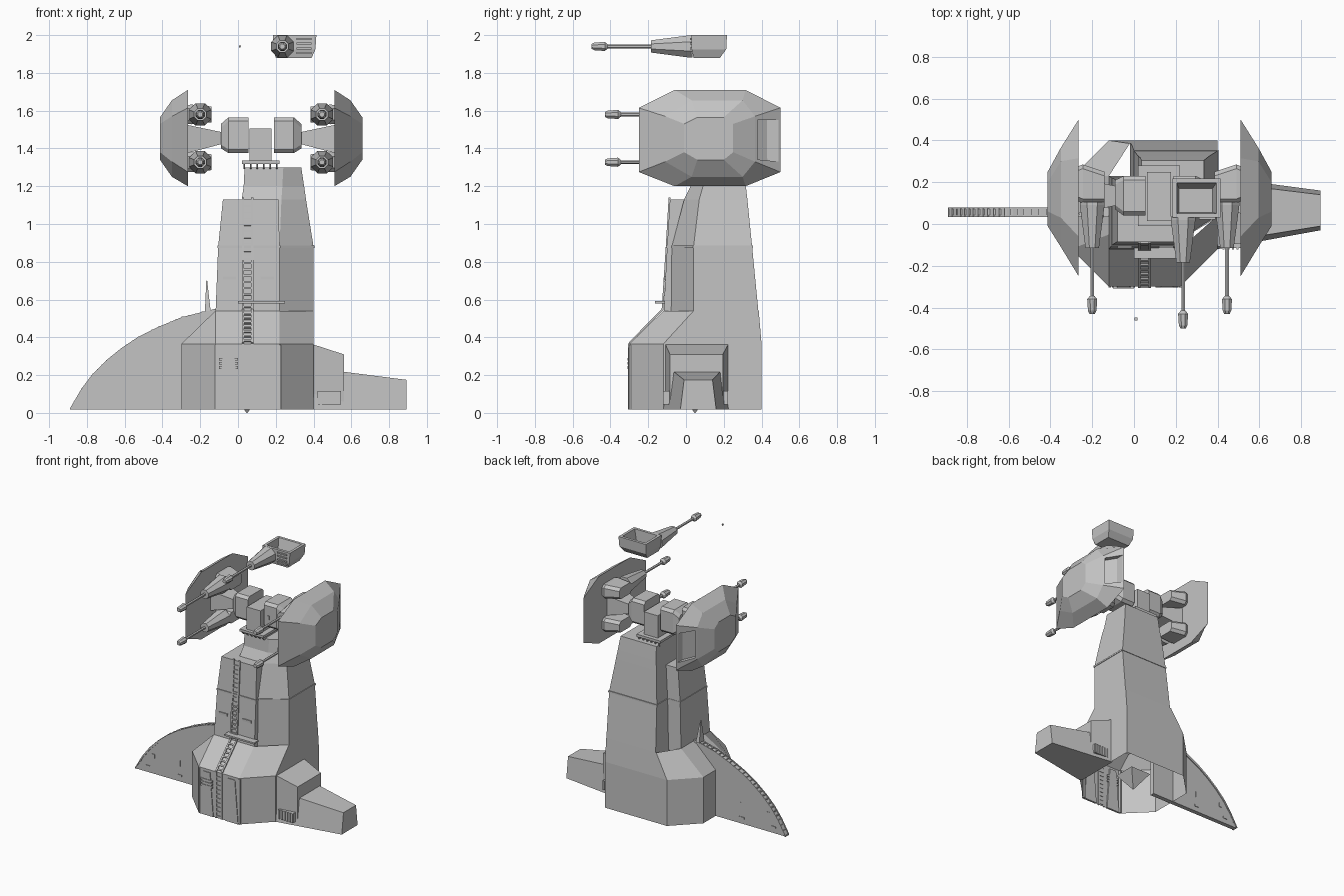
import bpy, bmesh, math
from mathutils import Vector

if "Cube" in bpy.data.objects:
    bpy.data.objects.remove(bpy.data.objects["Cube"])

grey = bpy.data.materials.new("plain grey")
grey.diffuse_color = (0.55, 0.55, 0.55, 1)
grey.use_nodes = True
grey.node_tree.nodes["Principled BSDF"].inputs["Base Color"].default_value = grey.diffuse_color
CX = 0.1225  # symmetry plane of the gun head
G = 0.017    # lowest level of the base walls


def finish(name, bm):
    bmesh.ops.recalc_face_normals(bm, faces=bm.faces)
    me = bpy.data.meshes.new(name)
    bm.to_mesh(me)
    bm.free()
    me.materials.append(grey)
    ob = bpy.data.objects.new(name, me)
    bpy.context.collection.objects.link(ob)
    return ob


def add_loft(bm, rings, cap0=True, cap1=True):
    vs = [[bm.verts.new(p) for p in r] for r in rings]
    n = len(rings[0])
    faces = []
    for a, b in zip(vs, vs[1:]):
        for i in range(n):
            faces.append(bm.faces.new((a[i], a[(i + 1) % n], b[(i + 1) % n], b[i])))
    if cap0:
        bm.faces.new(vs[0][::-1])
    if cap1:
        bm.faces.new(vs[-1])
    return faces


def loft(name, rings, cap0=True, cap1=True):
    bm = bmesh.new()
    add_loft(bm, rings, cap0, cap1)
    return finish(name, bm)


def ring_z(pts, z):
    return [(x, y, z) for x, y in pts]


def rect_z(x0, x1, y0, y1, z):
    return [(x0, y0, z), (x1, y0, z), (x1, y1, z), (x0, y1, z)]


def rect_x(x, y0, y1, z0, z1):
    return [(x, y0, z0), (x, y1, z0), (x, y1, z1), (x, y0, z1)]


def box(name, x0, x1, y0, y1, z0, z1):
    return loft(name, [rect_z(x0, x1, y0, y1, z0), rect_z(x0, x1, y0, y1, z1)])


def circle_y(cx, y, cz, r, n=8):
    return [(cx + r * math.cos((i + .5) * math.tau / n), y,
             cz + r * math.sin((i + .5) * math.tau / n)) for i in range(n)]


def flip(rings):
    return [[(2 * CX - x, y, z) for x, y, z in r] for r in rings]


# Open-bottomed octagonal base with sloping roof
foot = [(-.12, -.30), (.22, -.30), (.40, -.12), (.40, .40), (-.12, .40), (-.30, .22), (-.30, -.12)]
roof = [(-.12, -.12), (.22, -.12), (.40, .04), (.40, .385), (-.02, .385), (-.12, .23), (-.12, -.05)]
loft("base", [ring_z(foot, G), ring_z(foot, .365), ring_z(roof, .54)], False, False)
loft("base_spike", [rect_z(.045, .051, .045, .051, 0), rect_z(-.04, .13, -.04, .13, .12)])


# Tower: tall rear body and lower front body, with a belt
def rear(x0, x1, xc, y0, yc, y1, z):
    return [(x0, y0, z), (xc, y0, z), (x1, yc, z), (x1, y1, z), (x0, y1, z)]


loft("tower_rear", [rear(-.02, .40, .22, -.08, .04, .40, .365),
                    rear(0, .40, .22, -.075, .04, .35, .88),
                    rear(.02, .36, .23, -.01, .07, .325, 1.13),
                    rear(.03, .35, .235, .025, .09, .317, 1.20),
                    rear(.035, .335, .24, .03, .10, .305, 1.30)], False)
loft("tower_front", [rect_z(-.12, .22, -.12, .23, .50), rect_z(-.105, .22, -.10, .22, .88),
                     rect_z(-.08, .215, -.085, .21, 1.13)], False)
loft("belt_rear", [rear(-.005, .404, .22, -.078, .036, .355, z) for z in (.874, .886)])
box("belt_front", -.109, .224, -.105, .222, .874, .886)
box("tower_ledge", 0, .25, -.165, -.11, .58, .592)
for x in (-.045, .155):
    box("wall_slot", x - .035, x + .035, -.116, -.10, .705, .722)

# Front pillars, door vent and frames
for x in (-.05, .158):
    loft("front_pillar", [rect_z(x - .055, x + .055, -.305, -.29, G),
                          rect_z(x - .028, x + .028, -.305, -.29, .345)])
for z in (.24, .262, .284):
    box("door_vent", -.10, 0, -.309, -.29, z - .007, z + .007)
for x in (-.115, .222):
    box("front_frame", x - .006, x + .006, -.303, -.28, G, .36)

# Ladder climbing the front
bm = bmesh.new()
path = [Vector((0, *p)) for p in ((-.297, G), (-.297, .367), (-.12, .545), (-.098, .88), (-.083, 1.14))]
for a, b in zip(path, path[1:]):
    d = (b - a).normalized()
    nrm = Vector((0, -d.z, d.y)) * .009

    def bar(p, q, x0, x1):
        add_loft(bm, [[(x, *(c + o).yz) for x, o in
                       ((x0, nrm * 0), (x1, nrm * 0), (x1, nrm), (x0, nrm))] for c in (p, q)])
    for x in (.026, .075):
        bar(a, b, x - .006, x + .006)
    count = int((b - a).length / .033)
    for i in range(count):
        c = a + d * (i + .5) * .033
        bar(c - d * .005, c + d * .005, .03, .075)
finish("ladder", bm)

# Curved side fin with stepped rail
arc = [(-.89, G), (-.83, .12), (-.77, .20), (-.70, .27), (-.62, .335), (-.53, .395),
       (-.42, .45), (-.30, .50), (-.12, .545), (-.12, G)]
loft("side_fin", [[(x, y, z) for x, z in arc] for y in (.04, .073)])
bm = bmesh.new()
for (x0, z0), (x1, z1) in zip(arc[:8], arc[1:9]):
    za = max(z0 - .012, G)
    for y in (.034, .072):
        add_loft(bm, [[(x0, y, za), (x0, y + .008, za), (x0, y + .008, z0 + .006), (x0, y, z0 + .006)],
                      [(x1, y, z1 - .012), (x1, y + .008, z1 - .012), (x1, y + .008, z1 + .006), (x1, y, z1 + .006)]])
    steps = max(2, round(math.hypot(x1 - x0, z1 - z0) / .036))
    for i in range(steps):
        x, z = x0 + i / steps * (x1 - x0), z0 + i / steps * (z1 - z0)
        add_loft(bm, [rect_z(x, x + .012, .036, .078, z), rect_z(x, x + .012, .036, .078, z + .009)])
finish("fin_rail", bm)
for x, z, w, h in ((-.785, .062, .02, .007), (-.52, .062, .02, .007), (-.515, .155, .004, .022), (-.74, .15, .014, .016)):
    box("fin_slot", x - w, x + w, .036, .077, z - h, z + h)
loft("fin_spike", [rect_z(-.175, -.145, .03, .09, .54), rect_z(-.168, -.163, .055, .062, .70)])

# Side wing with stepped housing and vents
loft("wing_housing", [rect_x(.39, -.11, .225, G, .365), rect_x(.56, -.085, .195, G, .31)], False)
loft("wing", [[(.40, -.12, G), (.40, .225, G), (.40, .20, .238), (.40, -.09, .238)],
              [(.892, -.03, G), (.892, .16, G), (.892, .14, .175), (.892, -.01, .175)]], False)
for y0, y1 in ((-.122, -.07), (.17, .222)):
    box("vent_plate", .42, .545, y0 + .006, y1 - .006, .045, .115)
    for i in range(6):
        x = .424 + i * .022
        box("vent_bar", x, x + .010, y0, y1, .045, .115)

# Platform and pivot at the tower top
box("platform", .02, .22, -.01, .28, 1.318, 1.336)
for i in range(6):
    x = .03 + i * .034
    loft("platform_bracket", [rect_z(x, x + .008, .02, .27, 1.29), rect_z(x, x + .008, -.01, .28, 1.32)])
box("pivot_block", .062, .178, .015, .25, 1.33, 1.505)


def hub(x, y0, y1, z0, z1, c):
    return [(x, y0 + c, z0), (x, y1 - c, z0), (x, y1, z0 + c), (x, y1, z1 - c),
            (x, y1 - c, z1), (x, y0 + c, z1), (x, y0, z1 - c), (x, y0, z0 + c)]


# Gun head halves: hub, arm, shield and two guns per side
HUB = [hub(.055, .04, .23, 1.375, 1.565, .02), hub(-.05, .04, .23, 1.375, 1.565, .02),
       hub(-.09, .07, .21, 1.40, 1.53, .02)]
ARM = [rect_x(-.08, .09, .18, 1.425, 1.485), rect_x(-.27, .05, .22, 1.375, 1.525)]
box("hub_vent", .217, .236, .034, .05, 1.443, 1.473)


def oct_yz(x, y0, ya, yb, y1, z0, za, zb, z1):
    return [(x, y0, za), (x, ya, z0), (x, yb, z0), (x, y1, za),
            (x, y1, zb), (x, yb, z1), (x, ya, z1), (x, y0, zb)]


SHIELD = [oct_yz(-.265, -.25, -.06, .315, .50, 1.20, 1.275, 1.615, 1.71),
          oct_yz(-.35, -.11, .03, .30, .365, 1.25, 1.33, 1.57, 1.655),
          oct_yz(-.413, -.01, .06, .20, .25, 1.34, 1.38, 1.53, 1.565)]


def gun(name, cx, cz, y):
    g = lambda part, spec, n=8: loft(name + part, [circle_y(cx, y + a, cz, r, n) for a, r in spec])
    g("_muzzle", [(-.50, .014), (-.485, .022), (-.43, .026), (-.415, .013)])
    g("_barrel", [(-.42, .010), (-.17, .010)], 6)
    g("_cone", [(-.185, .035), (.02, .064), (.035, .064)])


for right in (False, True):
    f = flip if right else (lambda r: r)
    loft("hub", f(HUB))
    loft("arm", f(ARM))
    bm = bmesh.new()
    port = add_loft(bm, f(SHIELD))[3]
    bmesh.ops.recalc_face_normals(bm, faces=bm.faces)
    # recessed rear port
    bmesh.ops.inset_individual(bm, faces=[port], thickness=.02)
    for v in port.verts:
        v.co.z = min(max(v.co.z, 1.33), 1.55)
    pocket = bmesh.ops.extrude_discrete_faces(bm, faces=[port])["faces"][0]
    for v in pocket.verts:
        v.co.y -= .06
    finish("shield", bm)
    for z in (1.58, 1.327):
        cx = 2 * CX + .20 if right else -.20
        gun("gun", cx, z, .07)
        s = -1 if right else 1
        loft("gun_mount", [hub(cx + s * .06, .10, .25, z - .042, z + .042, .02),
                           hub(cx - s * .045, .10, .285, z - .052, z + .052, .02),
                           hub(cx - s * .07, .11, .275, z - .05, z + .05, .02)])

# Detached gun with an open bucket seat
gun("upper_gun", .235, 1.94, 0)
bucket = [[(.20, .04, 1.88), (.39, .04, 1.88), (.39, .18, 1.88), (.20, .18, 1.88)],
          [(.188, .03, 1.925), (.41, .03, 1.925), (.41, .213, 1.925), (.188, .213, 1.925)],
          [(.185, .03, 2.0), (.415, .03, 2.0), (.415, .217, 2.0), (.185, .217, 2.0)]]
inner = [[(.205, .05, 2.0), (.395, .05, 2.0), (.395, .197, 2.0), (.205, .197, 2.0)],
         [(.215, .055, 1.90), (.375, .055, 1.90), (.375, .17, 1.90), (.215, .17, 1.90)]]
loft("gun_bucket", bucket + inner)
for z in (1.905, 1.93, 1.955, 1.98):
    box("bucket_slat", .31, .39, .022, .04, z - .005, z + .005)
loft("sight_tip", [rect_z(.009, .011, -.456, -.454, 1.932), rect_z(.003, .017, -.462, -.448, 1.946)])
